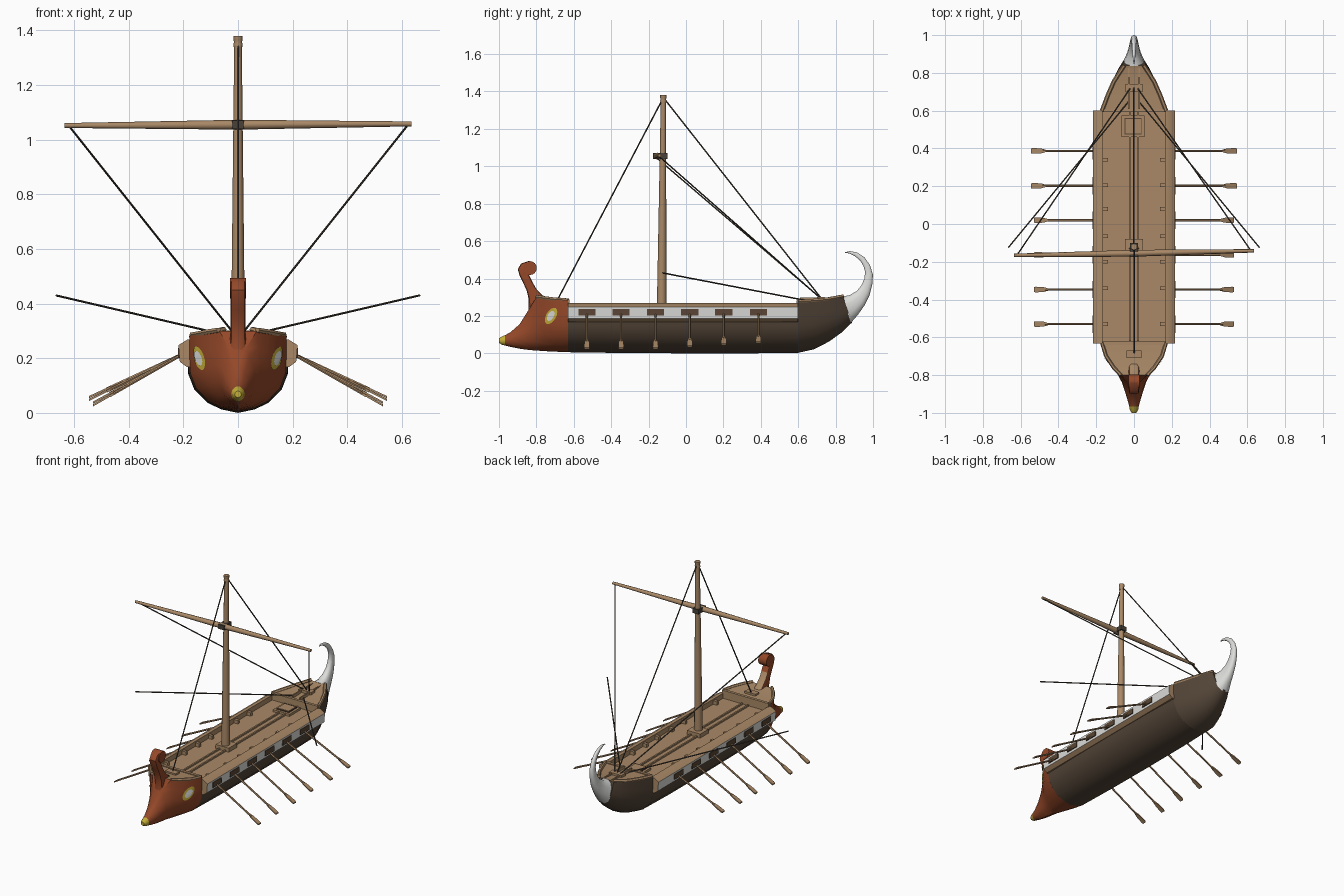
import bpy, bmesh, math
from mathutils import Vector
from mathutils.bvhtree import BVHTree

if "Cube" in bpy.data.objects:
    bpy.data.objects.remove(bpy.data.objects["Cube"])


def mat(name, r, g, b):
    m = bpy.data.materials.new(name)
    m.diffuse_color = (r, g, b, 1)
    m.use_nodes = True
    m.node_tree.nodes["Principled BSDF"].inputs["Base Color"].default_value = m.diffuse_color
    return m


WOOD = mat("wood", 0.40, 0.25, 0.135)
DARK = mat("dark_hull", 0.085, 0.058, 0.038)
RED = mat("rust_red", 0.30, 0.065, 0.022)
GOLD = mat("gold", 0.55, 0.42, 0.04)
WHITE = mat("white", 0.72, 0.72, 0.70)
ROPE = mat("rope", 0.065, 0.052, 0.038)
PORT = mat("port_leather", 0.10, 0.06, 0.035)


def finish(name, bm, mats, rule=None, angle=35):
    bmesh.ops.recalc_face_normals(bm, faces=bm.faces)
    bm.normal_update()
    if rule:
        for f in bm.faces:
            f.material_index = rule(f.calc_center_median(), f.normal)
    me = bpy.data.meshes.new(name)
    bm.to_mesh(me)
    bm.free()
    for m in mats:
        me.materials.append(m)
    me.shade_smooth()
    me.set_sharp_from_angle(angle=math.radians(angle))
    ob = bpy.data.objects.new(name, me)
    bpy.context.collection.objects.link(ob)
    return ob


def loft(name, rings, mats, rule=None, angle=35):
    bm = bmesh.new()
    vs = [[bm.verts.new(p) for p in r] for r in rings]
    n = len(vs[0])
    for a, b in zip(vs, vs[1:]):
        for i in range(n):
            bm.faces.new((a[i], a[(i + 1) % n], b[(i + 1) % n], b[i]))
    bm.faces.new(vs[0])
    bm.faces.new(vs[-1])
    return finish(name, bm, mats, rule, angle)


def box(name, x0, x1, y0, y1, z0, z1, m):
    ring = lambda y: [(x0, y, z0), (x1, y, z0), (x1, y, z1), (x0, y, z1)]
    return loft(name, [ring(y0), ring(y1)], [m])


def tube(name, pts, m, n=8):
    # pts: list of (point, radius)
    d = Vector(pts[-1][0]) - Vector(pts[0][0])
    q = d.to_track_quat('Z', 'Y')
    rings = [[Vector(p) + q @ Vector((r * math.cos(t * math.tau / n), r * math.sin(t * math.tau / n), 0))
              for t in range(n)] for p, r in pts]
    return loft(name, rings, [m], angle=50)


# hull cross-sections: boat shape blended with an oval for the ram
SEC = [(0, 0), (.33, .045), (.6, .13), (.86, .3), (.98, .5), (1, .72), (1, 1)]
OVAL = [(0, 0), (.5, .07), (.87, .25), (1, .5), (.87, .75), (.5, .93), (.2, 1)]


def section(yt, zb, zt, hw, k=0, yb=None, top=9):
    yb = yt if yb is None else yb
    half = []
    for (a, h), (c, e) in zip(SEC, OVAL):
        u, v = a + (c - a) * k, h + (e - h) * k
        half.append((u * hw, yt + (yb - yt) * (1 - v), min(top, zb + v * (zt - zb))))
    return half + [(-x, y, z) for x, y, z in reversed(half[1:])]


# midship hull with deck
loft("hull", [section(y, z, .285, w, top=.235) for y, z, w in
              ((-.63, .006, .178), (-.35, .002, .184), (0, 0, .186), (.35, 0, .184), (.6, .003, .176))],
     [DARK, WOOD], lambda c, n: int(n.z > .8))

# bow with ram
bow = loft("bow", [section(*s) for s in (
    (-.63, .006, .283, .178), (-.70, .009, .287, .156), (-.76, .012, .295, .118, .1), (-.80, .015, .30, .09, .3),
    (-.84, .018, .235, .066, .7), (-.89, .025, .155, .047, 1), (-.94, .035, .112, .032, 1),
    (-.967, .042, .097, .025, 1), (-.985, .046, .09, .022, 1), (-1, .056, .08, .012, 1))],
    [RED, WOOD, GOLD],
    lambda c, n: 2 if c.y < -.967 else int((n.z > .8 and c.y > -.8 and c.z > .2) or n.y > .95))

# stern
loft("stern", [section(.6, .003, .277, .177), section(.68, .022, .28, .147, 0, .685),
               section(.755, .063, .287, .115, 0, .765), section(.81, .11, .294, .086, 0, .83),
               section(.84, .165, .302, .058, 0, .888)],
     [DARK, WOOD], lambda c, n: int((n.z > .8 and c.z > .2) or n.y < -.95))


# curled posts: (outer y, z, inner y, z, half width)
def horn(name, rows, mats, rule=None, power=1.0):
    rings = []
    for oy, oz, iy, iz, w in rows:
        ring = []
        for t in range(12):
            c, s = math.cos((t + .5) * math.tau / 12), math.sin((t + .5) * math.tau / 12)
            c = math.copysign(abs(c) ** power, c)
            s = math.copysign(abs(s) ** power, s)
            f = .5 + .5 * c
            ring.append((w * s, iy + (oy - iy) * f, iz + (oz - iz) * f))
        rings.append(ring)
    return loft(name, rings, mats, rule, 40)


horn("stem_post", [(-.855, .17, -.72, .22, .03), (-.842, .235, -.73, .285, .03), (-.842, .29, -.765, .31, .028),
                   (-.852, .335, -.80, .345, .027), (-.87, .375, -.82, .38, .027), (-.89, .415, -.835, .41, .027),
                   (-.90, .45, -.845, .435, .027), (-.882, .48, -.835, .45, .027), (-.84, .494, -.83, .46, .027)],
     [RED, WOOD], lambda c, n: int(n.y > .45 and c.z < .38), .45)
tube("stem_scroll", [((-.03, -.835, .456), .037), ((.03, -.835, .456), .037)], RED, 16)
horn("stern_post", [(.882, .16, .835, .305, .056), (.92, .205, .875, .313, .038), (.955, .255, .913, .335, .027),
                    (.982, .31, .938, .365, .022), (.997, .37, .953, .40, .018), (1, .42, .957, .435, .015),
                    (.985, .47, .948, .468, .013), (.955, .513, .93, .496, .011), (.915, .54, .902, .52, .009),
                    (.875, .547, .872, .534, .006), (.848, .54, .85, .537, .003)], [WHITE], None, .8)

# bulwark rails round bow and stern decks
for s in (-1, 1):
    tube("bow_rail", [((s * x, y, z), .01) for x, y, z in
                      ((.17, -.63, .285), (.148, -.70, .289), (.108, -.76, .297), (.07, -.80, .303))], WOOD, 6)
    tube("stern_rail", [((s * x, y, z), .011) for x, y, z in
                        ((.17, .6, .278), (.14, .68, .282), (.107, .755, .289), (.052, .84, .305))], WOOD, 6)
box("bow_beam", -.17, .17, -.64, -.622, .236, .289, WOOD)
box("stern_beam", -.17, .17, .592, .61, .236, .283, WOOD)

# outriggers with white side panels
PROF = [(.165, .168), (.187, .168), (.213, .187), (.218, .248), (.186, .268), (.165, .268)]
for s in (-1, 1):
    loft("outrigger", [[(s * x, y, z) for x, z in PROF] for y in (-.632, .6)], [WOOD, WHITE],
         lambda c, n: int(abs(n.x) > .9 and abs(c.x) > .2))

# oar ports and oars
for i, y in enumerate((-.53, -.347, -.163, .02, .202, .387)):
    drop = (.028, .028, .028, .038, .048, .058)[i]
    tipx = .53 if i < 4 else .545
    for s in (-1, 1):
        a, b = sorted((s * .212, s * .2205))
        box("oar_port", a, b, y - .046, y + .046, .202, .237, PORT)
        p0, p2 = Vector((s * .19, y, .222)), Vector((s * tipx, y, drop))
        p1 = p0.lerp(p2, .82)
        tube("oar", [(p0, .006), (p1, .006)], WOOD, 6)
        blade = []
        for t, w in ((.78, .006), (.85, .013), (.97, .015), (1, .013)):
            c = p0.lerp(p2, t)
            blade.append([c + Vector((0, dy, dz)) for dy, dz in
                          ((-w, -.004), (w, -.004), (w, .004), (-w, .004))])
        loft("oar_blade", blade, [WOOD])

# deck fittings: ribs, gangway battens, hatch, mast step, cleats
for y in (-.53, -.34, -.20, -.065, .08, .205, .34):
    for s in (-1, 1):
        a, b = sorted((s * .138, s * .18))
        box("rib", a, b, y - .01, y + .01, .23, .258, WOOD)
for x in (-.022, .022):
    box("gangway_batten", x - .005, x + .005, -.62, .6, .233, .245, WOOD)
    box("stern_batten", x * 1.3 - .004, x * 1.3 + .004, .61, .83, .275, .298, WOOD)
box("hatch", -.065, .055, .46, .575, .233, .25, WOOD)
box("hatch_lid", -.05, .04, .475, .56, .25, .256, PORT)
box("hatch_board", -.046, .036, .479, .556, .25, .259, WOOD)
box("mast_step", -.048, .048, -.165, -.08, .233, .262, WOOD)
box("fore_cleat", -.04, .04, -.71, -.67, .28, .298, WOOD)
box("aft_cleat", -.045, .045, .70, .74, .28, .30, WOOD)

# mast and yard
tube("mast", [((0, -.13, .235), .026), ((0, -.121, 1.345), .014)], WOOD, 12)
tube("mast_cap", [((0, -.121, z), r) for z, r in
                  ((1.34, .016), (1.35, .017), (1.358, .014), (1.366, .017), (1.38, .017))], WOOD, 12)
tube("yard", [((-.635, -.166, 1.052), .009), ((0, -.155, 1.055), .018), ((.635, -.142, 1.058), .009)], WOOD, 8)
box("yard_lashing", -.022, .022, -.176, -.10, 1.04, 1.07, ROPE)


# rigging
def rope(name, a, b):
    tube(name, [(a, .004), (b, .004)], ROPE, 5)


rope("forestay", (0, -.125, 1.36), (0, -.685, .29))
rope("backstay", (0, -.115, 1.36), (0, .73, .285))
for s in (-1, 1):
    rope("brace", (s * .62, -.154 + s * .012, 1.052), (s * .015, .725, .29))
    rope("sheet", (s * .665, -.125, .43), (s * .03, .645, .282))

# eyes wrapped onto the bow sides: gold leaf with a white centre
tree = BVHTree.FromPolygons([v.co for v in bow.data.vertices], [p.vertices[:] for p in bow.data.polygons])


def eye(name, s, k, m, off):
    bm = bmesh.new()

    def pt(r, t):
        u, v = k * r * .048 * math.cos(t), k * r * .026 * math.sin(t)
        y, z = -.72 + u * .5 - v * .87, .2 + u * .87 + v * .5
        hit = tree.ray_cast(Vector((s * .5, y, z)), Vector((-s, 0, 0)))
        return bm.verts.new(hit[0] + hit[1].normalized() * off)

    rows = [[pt(r, t * math.tau / 16) for t in range(16)] for r in (.15, .45, .75, 1)]
    for a, b in zip(rows, rows[1:]):
        for i in range(16):
            bm.faces.new((a[i], a[(i + 1) % 16], b[(i + 1) % 16], b[i]))
    bm.faces.new(rows[0])
    ob = finish(name, bm, [m])
    if sum(p.normal.x for p in ob.data.polygons) * s < 0:
        ob.data.flip_normals()


for s in (-1, 1):
    eye("eye_gold", s, 1, GOLD, .003)
    eye("eye_white", s, .62, WHITE, .006)
